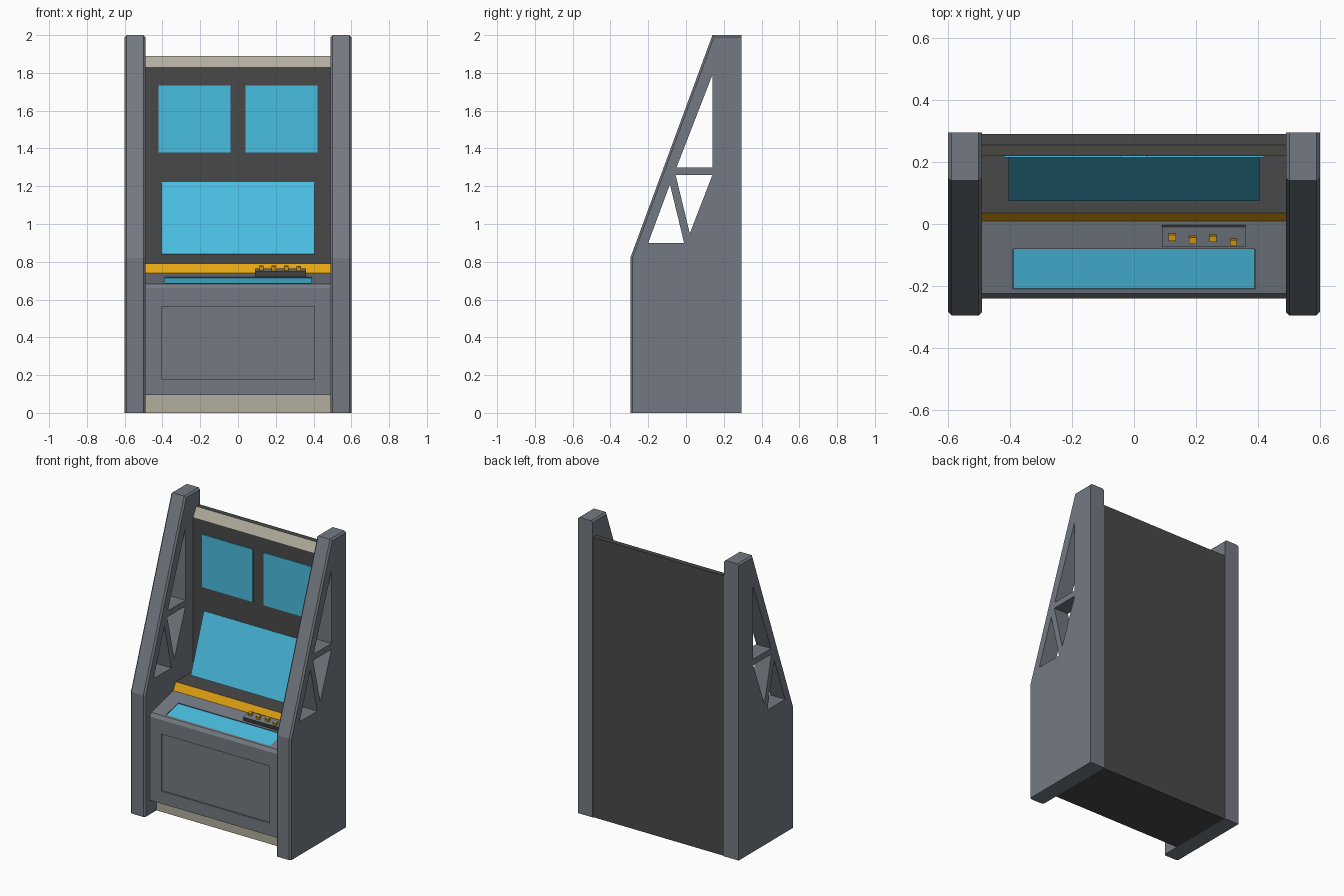
import bpy, bmesh, math
from mathutils import Matrix, Vector

cube = bpy.data.objects.get("Cube")
if cube:
    bpy.data.objects.remove(cube, do_unlink=True)


def material(name, hex_code):
    srgb = [int(hex_code[i:i + 2], 16) / 255 for i in (0, 2, 4)]
    color = [c / 12.92 if c < 0.04045 else ((c + 0.055) / 1.055) ** 2.4 for c in srgb] + [1]
    m = bpy.data.materials.new(name)
    m.use_nodes = True
    m.diffuse_color = color
    m.node_tree.nodes["Principled BSDF"].inputs["Base Color"].default_value = color
    return m


GREY = material("steel grey", "747a83")
DARK = material("charcoal", "494949")
BEIGE = material("warm beige", "b2ad9e")
AMBER = material("amber", "e5a512")
CYAN = material("screen cyan", "49bde0")


def finish(name, bm, mats):
    bmesh.ops.recalc_face_normals(bm, faces=bm.faces)
    mesh = bpy.data.meshes.new(name)
    bm.to_mesh(mesh)
    bm.free()
    ob = bpy.data.objects.new(name, mesh)
    bpy.context.collection.objects.link(ob)
    for m in mats:
        mesh.materials.append(m)
    return ob


def extrude(name, profile, x0, x1, mats, painted={}, bevel_if=None):
    """Extrude a (y, z) profile along x; painted maps a segment number to a slot."""
    bm = bmesh.new()
    ends = [[bm.verts.new((x, y, z)) for y, z in profile] for x in (x0, x1)]
    bm.faces.new(ends[0])
    bm.faces.new(ends[1])
    n = len(profile)
    for i in range(n):
        j = (i + 1) % n
        f = bm.faces.new((ends[0][i], ends[0][j], ends[1][j], ends[1][i]))
        f.material_index = painted.get(i, 0)
    if bevel_if:
        bmesh.ops.recalc_face_normals(bm, faces=bm.faces)
        edges = [e for e in bm.edges if bevel_if(*(v.co for v in e.verts))]
        bmesh.ops.bevel(bm, geom=edges, offset=0.011, segments=1, affect='EDGES')
    return finish(name, bm, mats)


def box(name, center, size, mats, tilt=0.0, top_slot=0):
    """Box turned about x by tilt; its top may use another slot."""
    bm = bmesh.new()
    bmesh.ops.create_cube(bm, size=1)
    for f in bm.faces:
        if f.calc_center_median().z > 0.4:
            f.material_index = top_slot
    place = Matrix.Translation(center) @ Matrix.Rotation(tilt, 4, 'X') @ Matrix.Diagonal((*size, 1))
    bmesh.ops.transform(bm, matrix=place, verts=bm.verts)
    return finish(name, bm, mats)


def cut(target, cutter):
    cutter.hide_render = True
    mod = target.modifiers.new("cut", 'BOOLEAN')
    mod.operation = 'DIFFERENCE'
    mod.solver = 'EXACT'
    mod.object = cutter
    bpy.context.view_layer.objects.active = target
    bpy.ops.object.modifier_apply(modifier=mod.name)
    bpy.data.objects.remove(cutter, do_unlink=True)


# Side panels with chamfered front and top, and triangular openings
side = [(-0.295, 0), (-0.295, 0.82), (0.14, 2), (0.295, 2), (0.295, 0)]
openings = [
    [(0.14, 1.79), (0.14, 1.30), (-0.05, 1.30)],
    [(-0.055, 1.26), (0.14, 1.26), (0.02, 0.95)],
    [(-0.085, 1.21), (-0.2, 0.90), (-0.01, 0.90)],
]


def on_front_or_top(a, b):
    low = min(a.z, b.z) < 0.01
    at_back = a.y > 0.29 and b.y > 0.29
    front_post = a.y < -0.29 and b.y < -0.29
    return not at_back and (front_post or not low) and abs(a.x - b.x) < 0.01


for label, x0, x1 in (("left", 0.49, 0.6), ("right", -0.6, -0.49)):
    panel = extrude(label + "_side_panel", side, x0, x1, [GREY], bevel_if=on_front_or_top)
    for tri in openings:
        cut(panel, extrude("opening_cutter", tri, x0 - 0.1, x1 + 0.1, [GREY]))

# Cabinet body: back, header, shelf, amber strip and base in one profile
body = [(0.29, 0), (0.29, 1.89), (0.255, 1.89), (0.22, 1.83), (0.22, 0.79),
        (0.035, 0.79), (0.01, 0.74), (0.01, 0.1), (-0.17, 0.1), (-0.17, 0)]
extrude("cabinet_body", body, -0.49, 0.49, [DARK, BEIGE, AMBER], {2: 1, 5: 2, 8: 1})

# Console with recessed front panel and recessed tilted desk
console = extrude("console", [(-0.24, 0.095), (-0.24, 0.66), (-0.225, 0.683), (0.01, 0.74), (0.01, 0.095)],
                  -0.49, 0.49, [GREY])
cut(console, box("panel_cutter", (0, -0.24, 0.372), (0.81, 0.02, 0.385), [GREY]))

desk_tilt = math.atan2(0.057, 0.235)
desk_normal = Vector((0, -math.sin(desk_tilt), math.cos(desk_tilt)))


def on_desk(x, y, lift):
    return Vector((x, y, 0.683 + (y + 0.225) * math.tan(desk_tilt))) + desk_normal * lift


cut(console, box("desk_cutter", on_desk(0, -0.145, 0), (0.78, 0.134, 0.02), [GREY], desk_tilt))
box("desk_screen", on_desk(0, -0.145, -0.008), (0.779, 0.133, 0.006), [CYAN], desk_tilt)

# Upper screens on the back wall
for label, x in (("left", 0.23), ("right", -0.23)):
    box(label + "_upper_screen", (x, 0.218, 1.557), (0.38, 0.008, 0.355), [CYAN])

# Main screen leaning against the wall
lean = -math.atan2(0.14, 0.38)
box("main_screen", (0, 0.148, 1.03), (0.81, 0.009, 0.405), [CYAN], lean)

# Button block and its amber buttons
box("button_block", on_desk(0.225, -0.035, 0.013), (0.27, 0.066, 0.03), [DARK, GREY], desk_tilt, 1)
for i, y in enumerate((-0.033, -0.042, -0.037, -0.05)):
    box("button_%d" % (i + 1), on_desk(0.123 + 0.066 * i, y, 0.038), (0.024, 0.02, 0.026), [AMBER], desk_tilt)
